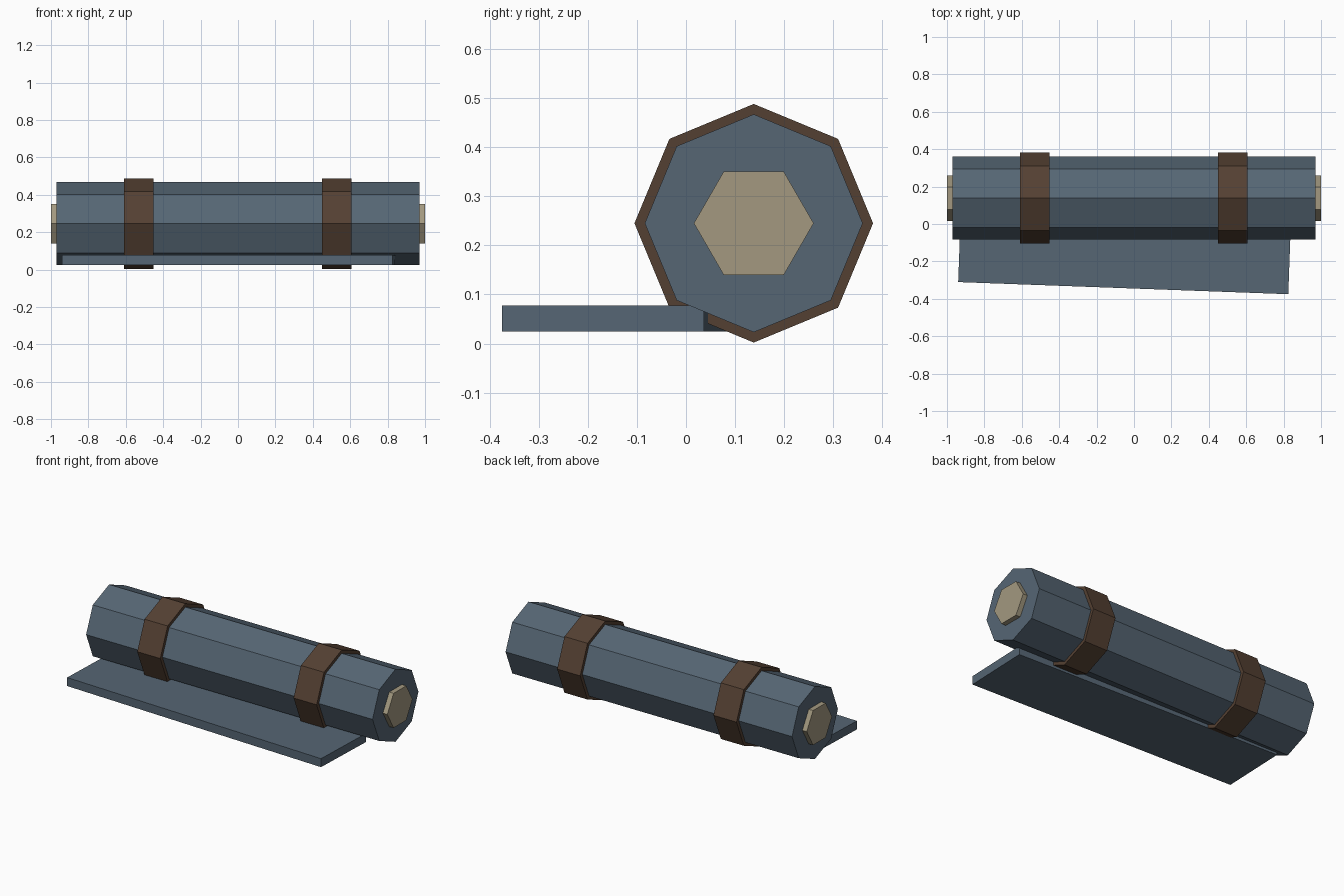
import bpy, math

if "Cube" in bpy.data.objects:
    bpy.data.objects.remove(bpy.data.objects["Cube"])


def material(name, srgb):
    m = bpy.data.materials.new(name)
    lin = [((c / 255 + 0.055) / 1.055) ** 2.4 for c in srgb]
    m.diffuse_color = (*lin, 1)
    m.use_nodes = True
    m.node_tree.nodes["Principled BSDF"].inputs["Base Color"].default_value = m.diffuse_color
    return m


cloth = material("slate_blue_cloth", (86, 102, 116))
leather = material("brown_leather", (84, 64, 50))
straw = material("pale_tan", (163, 153, 128))

AXIS_Y, AXIS_Z = 0.138, 0.245


def prism(name, sides, radius, x0, x1, mat):
    """Flat-sided bar along x with one corner pointing at +y."""
    bpy.ops.mesh.primitive_cylinder_add(vertices=sides, radius=radius, depth=x1 - x0)
    ob = bpy.context.object
    ob.name = name
    # Local z becomes x, local y stays y
    ob.rotation_euler = (0, math.pi / 2, 0)
    ob.location = ((x0 + x1) / 2, AXIS_Y, AXIS_Z)
    ob.data.materials.append(mat)
    return ob


# Rolled bundle with its inner core showing at both ends
prism("bedroll", 8, 0.222, -0.97, 0.97, cloth)
prism("inner_core", 6, 0.122, -1.0, 1.0, straw)

# Two straps round the roll
for side, x in (("left", -0.531), ("right", 0.528)):
    prism(side + "_strap", 8, 0.243, x - 0.078, x + 0.078, leather)

# Loose flap lying on the ground, slightly askew
bpy.ops.mesh.primitive_cube_add(size=1, location=(-0.05, -0.137, 0.051))
flap = bpy.context.object
flap.name = "loose_flap"
flap.scale = (1.766, 0.412, 0.052)
flap.rotation_euler = (0, 0, math.radians(-2.1))
flap.data.materials.append(cloth)
